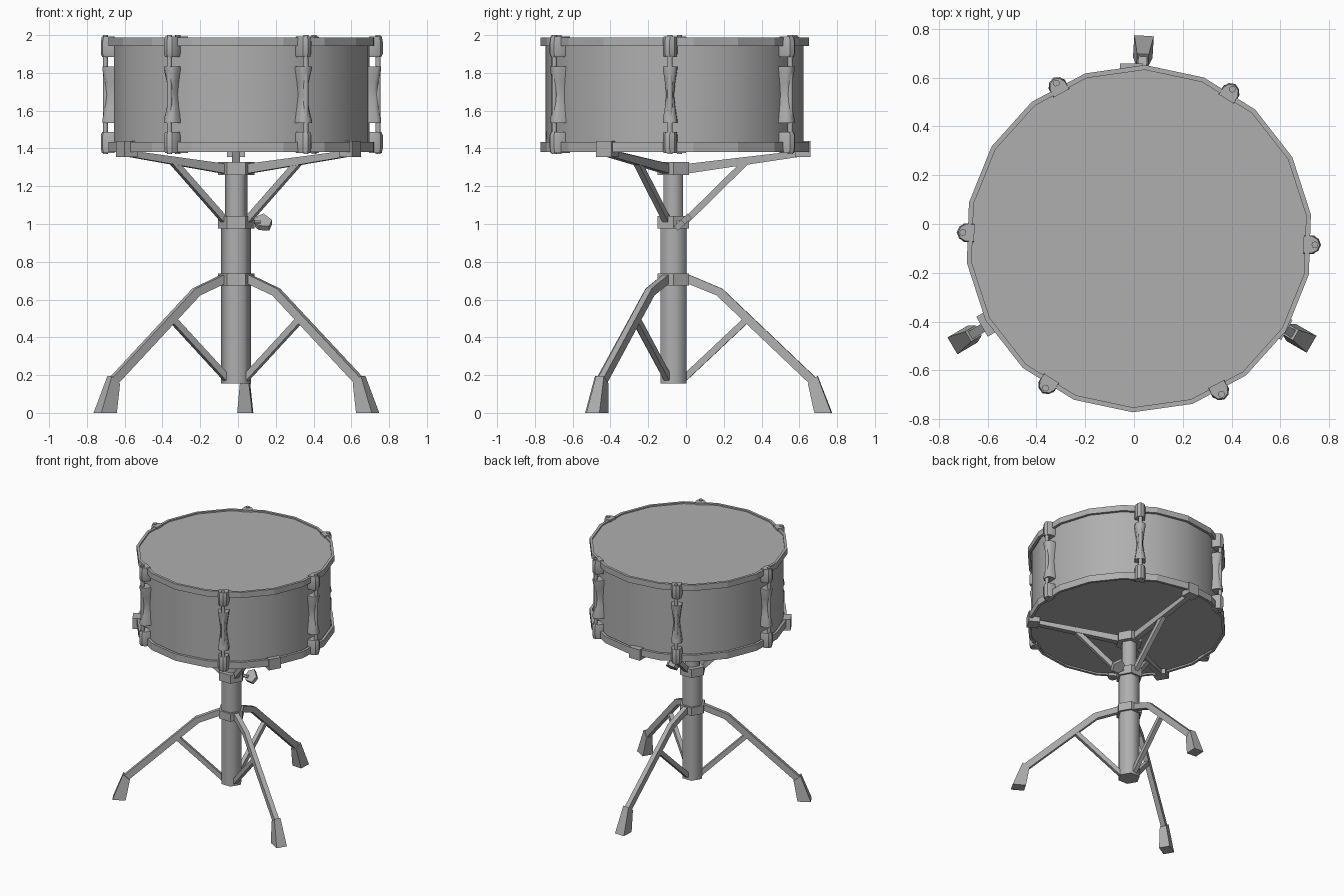
import bpy, bmesh
from math import cos, sin, pi, radians
from mathutils import Vector, Matrix

if "Cube" in bpy.data.objects:
    bpy.data.objects.remove(bpy.data.objects["Cube"])

DRUM = Vector((0.02, -0.06, 0))
STAND = Vector((-0.01, -0.067, 0))
METAL = bpy.data.materials.new("dark_grey")
METAL.diffuse_color = (0.43, 0.43, 0.43, 1)
METAL.use_nodes = True
METAL.node_tree.nodes["Principled BSDF"].inputs["Base Color"].default_value = METAL.diffuse_color


def finish(name, bm, origin=(0, 0, 0), azimuth=0, smooth=None):
    bmesh.ops.recalc_face_normals(bm, faces=bm.faces)
    bm.transform(Matrix.Translation(origin) @ Matrix.Rotation(radians(azimuth), 4, 'Z'))
    me = bpy.data.meshes.new(name)
    bm.to_mesh(me)
    bm.free()
    me.materials.append(METAL)
    ob = bpy.data.objects.new(name, me)
    bpy.context.collection.objects.link(ob)
    if smooth:
        bpy.ops.object.select_all(action='DESELECT')
        bpy.context.view_layer.objects.active = ob
        ob.select_set(True)
        bpy.ops.object.shade_smooth_by_angle(angle=radians(smooth))
    return ob


def loft(name, rings, origin=(0, 0, 0), azimuth=0, smooth=None, closed=False):
    """Skin equal-length rings; cap the ends, or join last to first."""
    bm = bmesh.new()
    vs = [[bm.verts.new(p) for p in ring] for ring in rings]
    n = len(vs[0])
    pairs = list(zip(vs, vs[1:])) + ([(vs[-1], vs[0])] if closed else [])
    for a, b in pairs:
        for i in range(n):
            j = (i + 1) % n
            bm.faces.new((a[i], a[j], b[j], b[i]))
    if not closed:
        bm.faces.new(vs[0])
        bm.faces.new(vs[-1])
    return finish(name, bm, origin, azimuth, smooth)


def circle(r, z, n, x=0):
    return [(x + r * cos(2 * pi * i / n), r * sin(2 * pi * i / n), z) for i in range(n)]


def lathe(name, profile, n, origin, azimuth=0, smooth=None, closed=False, x=0):
    return loft(name, [circle(r, z, n, x) for r, z in profile], origin, azimuth, smooth, closed)


def rect(r0, r1, w, z):
    return [(r0, -w, z), (r1, -w, z), (r1, w, z), (r0, w, z)]


def beam(name, path, width, thick, azimuth):
    """Flat bar following (radius, z) points in a vertical plane through the stand."""
    pts = [Vector(p) for p in path]
    rings = []
    for i, p in enumerate(pts):
        d = (pts[min(i + 1, len(pts) - 1)] - pts[max(i - 1, 0)]).normalized()
        n = Vector((-d.y, d.x)) * thick / 2
        a, b, w = p + n, p - n, width / 2
        rings.append([(a.x, -w, a.y), (a.x, w, a.y), (b.x, w, b.y), (b.x, -w, b.y)])
    loft(name, rings, STAND, azimuth)


# Drum shell, heads and hoops
lathe("drum_shell", [(0.683, 1.40), (0.683, 1.96)], 18, DRUM, 8, 30)
lathe("top_head", [(0.698, 1.955), (0.698, 1.978)], 18, DRUM, 8)
lathe("bottom_head", [(0.698, 1.395), (0.698, 1.415)], 18, DRUM, 8)
for name, z0, z1 in (("top_hoop", 1.943, 1.988), ("bottom_hoop", 1.382, 1.435)):
    lathe(name, [(0.692, z0), (0.712, z0), (0.712, z1), (0.692, z1)], 18, DRUM, 8, closed=True)


# Tension lugs: rod, hourglass body and hoop claws
def claw(name, zs, azimuth):
    plan = [(0.675, -0.038), (0.712, -0.038), (0.736, -0.025), (0.747, 0),
            (0.736, 0.025), (0.712, 0.038), (0.675, 0.038)]
    loft(name, [[(0.675 + (r - 0.675) * s, t * s, z) for r, t in plan] for z, s in zs],
         DRUM, azimuth, 35)


for k in range(6):
    az = -2 + 60 * k
    lathe(f"tension_rod_{k}", [(0.014, 1.37), (0.014, 2.0)], 8, DRUM, az, 50, x=0.722)
    body = [(1.535, 0.038, 0.738), (1.55, 0.038, 0.738), (1.62, 0.027, 0.725), (1.685, 0.020, 0.716),
            (1.75, 0.027, 0.725), (1.82, 0.038, 0.738), (1.835, 0.038, 0.738)]
    loft(f"lug_body_{k}", [[(0.665, -w, z), (r - 0.02, -w, z), (r, -w * 0.5, z), (r, w * 0.5, z),
                           (r - 0.02, w, z), (0.665, w, z)] for z, w, r in body], DRUM, az, 50)
    claw(f"top_claw_{k}", [(1.885, 0.9), (1.90, 1), (1.965, 1), (1.993, 0.92)], az)
    claw(f"bottom_claw_{k}", [(1.375, 0.92), (1.40, 1), (1.47, 1), (1.488, 0.9)], az)

# Stand tubes and collars
lathe("lower_tube", [(0.08, 0.155), (0.08, 1.0)], 6, STAND, 0, 65)
lathe("upper_tube", [(0.06, 0.98), (0.06, 1.30)], 6, STAND, 0, 65)
for name, z0, z1 in (("leg_collar", 0.675, 0.738), ("height_collar", 0.975, 1.042), ("basket_hub", 1.26, 1.327)):
    lathe(name, [(0.097, z0), (0.097, z1)], 6, STAND)

# Height wing screw, tilted around its sideways stem
loft("wing_screw_stem", [[(x, 0.025 + 0.012 * cos(i * pi / 3), 1.01 + 0.012 * sin(i * pi / 3))
                          for i in range(6)] for x in (0.07, 0.13)], STAND)
outline = [(0.10, -0.02), (0.12, -0.045), (0.175, -0.05), (0.19, 0.0), (0.145, 0.05), (0.105, 0.025)]
c, s = cos(radians(42)), sin(radians(42))
loft("wing_screw", [[(x, 0.05 + t * c - h * s, 1.01 + t * s + h * c) for x, t in outline]
                    for h in (-0.016, 0.016)], STAND)

# Basket: arms, struts and hoop clamps
for side, az, end in (("back", 90, 0.725), ("left", 210, 0.708), ("right", -30, 0.735)):
    loft(f"{side}_basket_arm", [[(r, -w, z0), (r, w, z0), (r, w, z1), (r, -w, z1)] for r, w, z0, z1 in
                                ((0.06, 0.022, 1.265, 1.317), (end - 0.06, 0.02, 1.355, 1.388))], STAND, az)
    beam(f"{side}_basket_strut", [(0.07, 1.02), (0.39, 1.335)], 0.034, 0.034, az)
    loft(f"{side}_basket_clamp", [rect(end - 0.08, end, 0.047, z) for z in (1.355, 1.44)], STAND, az)

# Tripod: bent legs, braces and flared rubber feet
for side, az, out in (("back", 86.5, 0), ("left", 210.5, 0.012), ("right", -30, 0.012)):
    beam(f"{side}_leg", [(0.07, 0.712), (0.245, 0.64), (0.745 + out, 0.165)], 0.036, 0.046, az)
    beam(f"{side}_leg_brace", [(0.06, 0.185), (0.385, 0.49)], 0.032, 0.034, az)
    loft(f"{side}_foot", [rect(0.75 + out / 2, 0.84 + out, 0.04, 0),
                          [(0.715 + out, -0.024, 0.155), (0.765 + out, -0.024, 0.195),
                           (0.765 + out, 0.024, 0.195), (0.715 + out, 0.024, 0.155)]], STAND, az)
